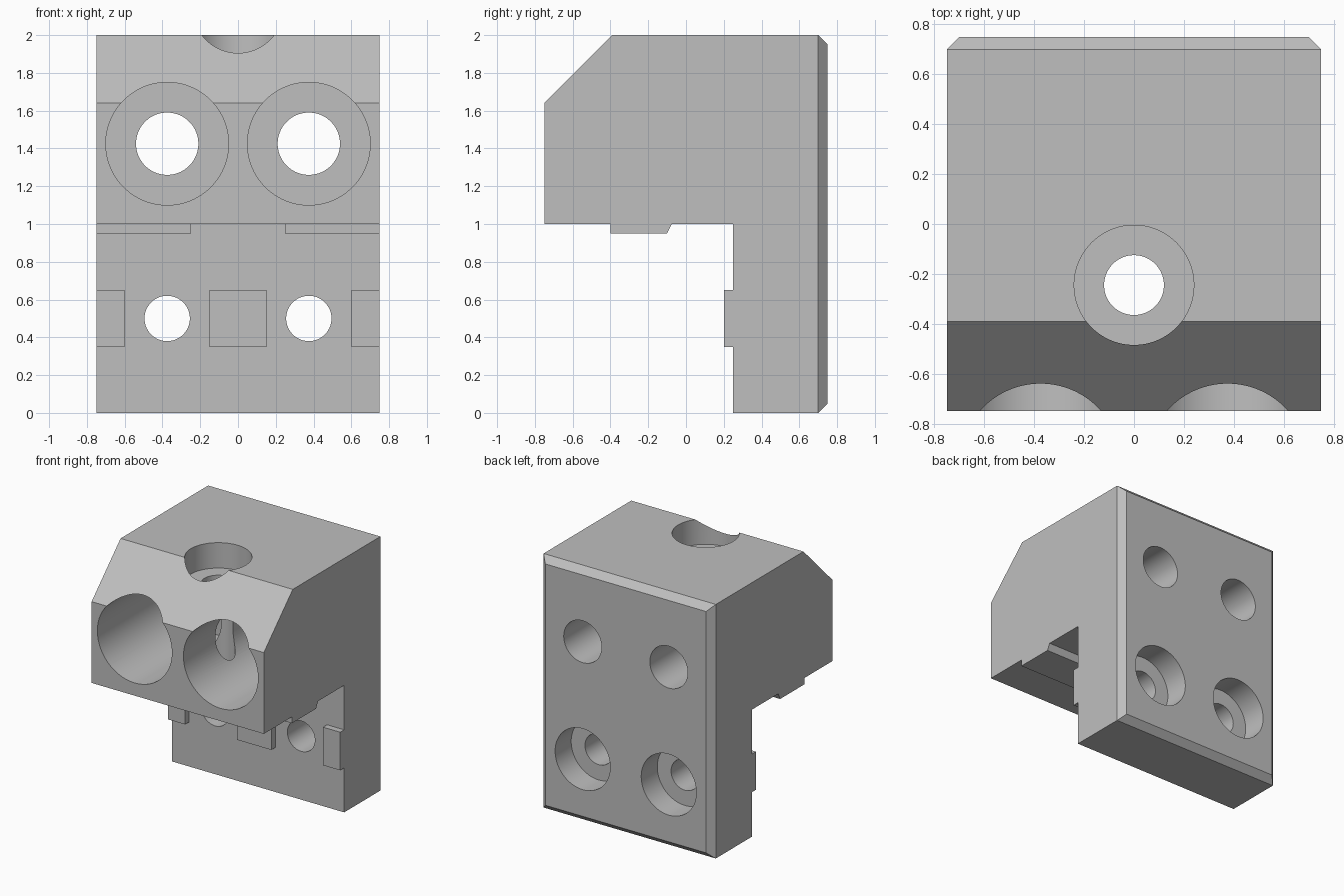
import bpy, bmesh, math
from mathutils import Matrix

cube = bpy.data.objects.get("Cube")
if cube:
    bpy.data.objects.remove(cube, do_unlink=True)

grey = bpy.data.materials.new("machined grey")
grey.use_nodes = True
colour = (0.52, 0.52, 0.52, 1)
grey.diffuse_color = colour
grey.node_tree.nodes["Principled BSDF"].inputs["Base Color"].default_value = colour


def make_object(name, bm):
    bmesh.ops.recalc_face_normals(bm, faces=bm.faces)
    mesh = bpy.data.meshes.new(name)
    bm.to_mesh(mesh)
    bm.free()
    mesh.materials.append(grey)
    obj = bpy.data.objects.new(name, mesh)
    bpy.context.collection.objects.link(obj)
    return obj


def prism(profile, x0, x1):
    """Extrude a (y, z) profile from x0 to x1."""
    bm = bmesh.new()
    face = bm.faces.new([bm.verts.new((x0, y, z)) for y, z in profile])
    grown = bmesh.ops.extrude_face_region(bm, geom=[face])["geom"]
    verts = [v for v in grown if isinstance(v, bmesh.types.BMVert)]
    bmesh.ops.translate(bm, verts=verts, vec=(x1 - x0, 0, 0))
    return bm


def drill(name, axis, centre, radius, start, end):
    """Cylinder cutter along y or z between start and end."""
    bm = bmesh.new()
    bmesh.ops.create_cone(bm, cap_ends=True, segments=96, radius1=radius,
                          radius2=radius, depth=end - start)
    mid = (start + end) / 2
    if axis == "Y":
        bmesh.ops.rotate(bm, verts=bm.verts, matrix=Matrix.Rotation(math.pi / 2, 3, "X"))
        offset = (centre[0], mid, centre[1])
    else:
        offset = (centre[0], centre[1], mid)
    bmesh.ops.translate(bm, verts=bm.verts, vec=offset)
    return make_object(name, bm)


def combine(target, other, operation):
    """Apply a boolean and discard the helper."""
    mod = target.modifiers.new(operation.lower(), "BOOLEAN")
    mod.operation = operation
    mod.solver = "EXACT"
    mod.object = other
    bpy.ops.object.select_all(action="DESELECT")
    bpy.context.view_layer.objects.active = target
    target.select_set(True)
    bpy.ops.object.modifier_apply(modifier=mod.name)
    bpy.data.objects.remove(other, do_unlink=True)


# Main L-shaped block with sloped nose and chamfered back
bm = prism([(-0.75, 1), (-0.75, 1.64), (-0.39, 2), (0.75, 2),
            (0.75, 0), (0.25, 0), (0.25, 1)], -0.75, 0.75)
back_edges = [e for e in bm.edges if all(v.co.y > 0.74 for v in e.verts)]
bmesh.ops.bevel(bm, geom=back_edges, offset=0.05, segments=1, affect="EDGES")
block = make_object("mounting_block", bm)

# Pads under the overhang
pad = [(-0.4, 1.0), (-0.4, 0.95), (-0.1, 0.95), (-0.075, 1.0)]
for x0, x1 in ((-0.75, -0.25), (0.25, 0.75)):
    combine(block, make_object("overhang_pad", prism(pad, x0, x1)), "UNION")

# Locating keys on the lower plate
key = [(0.2, 0.35), (0.25, 0.35), (0.25, 0.65), (0.2, 0.65)]
for x0, x1 in ((-0.75, -0.6), (-0.15, 0.15), (0.6, 0.75)):
    combine(block, make_object("plate_key", prism(key, x0, x1)), "UNION")

# Counterbored bolt holes: two upper, two lower, one vertical
cutters = [("Z", (0, -0.245), 0.12, 0.8, 2.2),
           ("Z", (0, -0.245), 0.24, 1.8, 2.2)]
for x in (-0.375, 0.375):
    cutters += [("Y", (x, 1.425), 0.165, -1, 1),
                ("Y", (x, 1.425), 0.325, -1, 0.25),
                ("Y", (x, 0.5), 0.12, 0, 1),
                ("Y", (x, 0.5), 0.24, 0.55, 1)]
for args in cutters:
    combine(block, drill("hole_cutter", *args), "DIFFERENCE")

# Smooth bores, sharp block edges
bpy.ops.object.select_all(action="DESELECT")
bpy.context.view_layer.objects.active = block
block.select_set(True)
bpy.ops.object.shade_smooth_by_angle(angle=math.radians(20))
